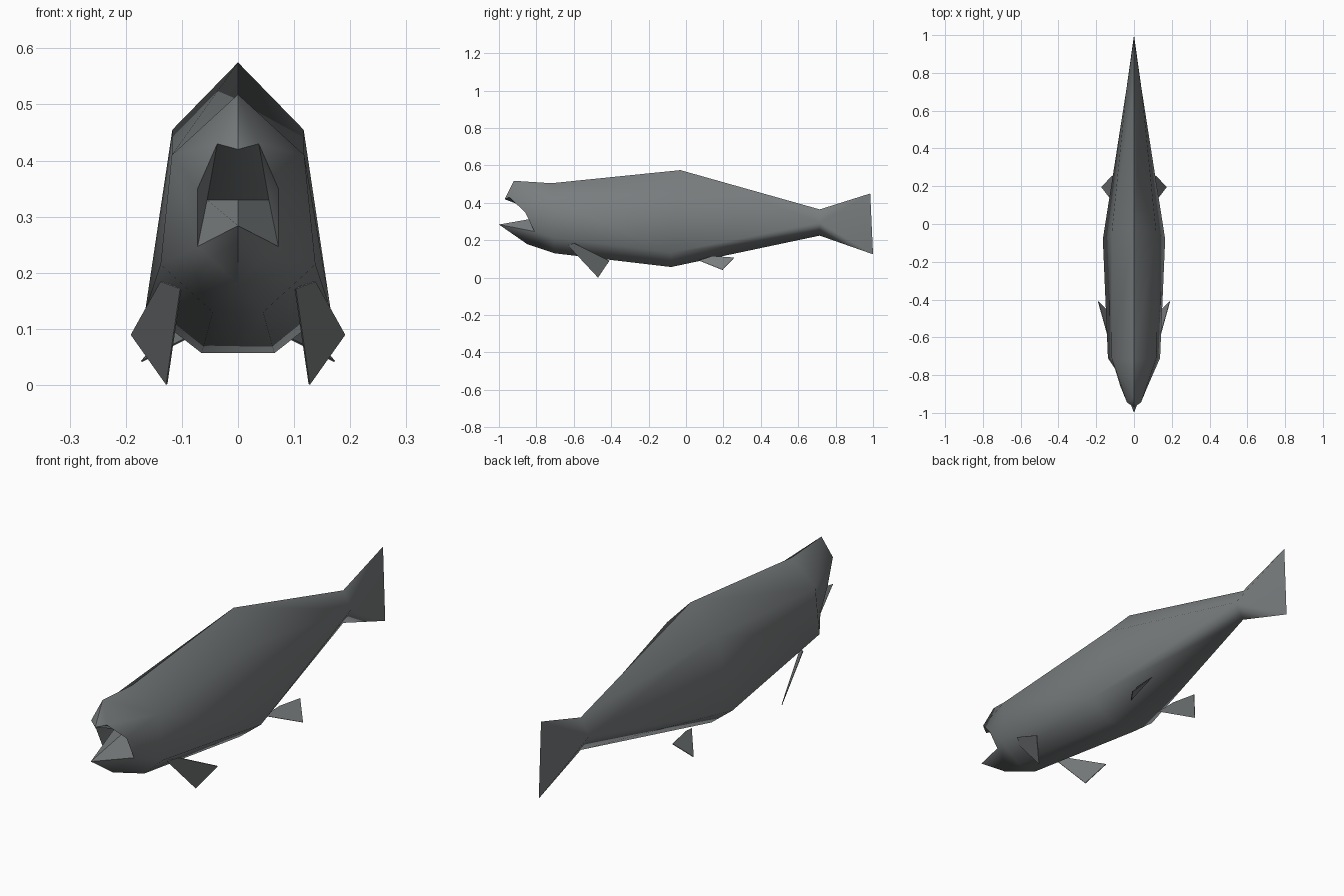
import bpy, bmesh, math

if "Cube" in bpy.data.objects:
    bpy.data.objects.remove(bpy.data.objects["Cube"])

skin = bpy.data.materials.new("slate grey skin")
skin.diffuse_color = (0.19, 0.205, 0.21, 1)
skin.use_nodes = True
skin.node_tree.nodes["Principled BSDF"].inputs["Base Color"].default_value = skin.diffuse_color


def half_mesh(name, pts, faces, smooth):
    """Build one half from named points, mirror it over x = 0 and weld."""
    bm = bmesh.new()
    for side in (1, -1):
        v = {k: bm.verts.new((side * x, y, z)) for k, (x, y, z) in pts.items()}
        for f in faces:
            bm.faces.new([v[k] for k in (f.split() if side > 0 else f.split()[::-1])])
    bmesh.ops.remove_doubles(bm, verts=bm.verts[:], dist=1e-5)
    bmesh.ops.recalc_face_normals(bm, faces=bm.faces[:])
    me = bpy.data.meshes.new(name)
    bm.to_mesh(me)
    bm.free()
    me.materials.append(skin)
    ob = bpy.data.objects.new(name, me)
    bpy.context.collection.objects.link(ob)
    if smooth:
        bpy.ops.object.select_all(action='DESELECT')
        ob.select_set(True)
        bpy.context.view_layer.objects.active = ob
        bpy.ops.object.shade_smooth_by_angle(angle=math.radians(50))
    return ob


# Body, head, open mouth and tail as one low-poly skin
body_points = {
    # mouth rim, snout and chin
    "snout": (0, -.92, .518), "lip": (0, -.97, .42), "lip_side": (.037, -.945, .43),
    "cheek": (.072, -.86, .35), "corner": (.072, -.81, .247),
    "jaw": (0, -1, .284), "chin": (0, -.85, .18),
    # throat inside the mouth
    "throat": (0, -.74, .33), "throat_side": (.055, -.74, .33),
    # section behind the head
    "t1": (0, -.72, .505), "s1": (.118, -.71, .41), "l1": (.138, -.71, .215),
    "b1": (.045, -.70, .13), "c1": (0, -.70, .13),
    # widest section
    "t2": (0, -.03, .575), "s2": (.117, -.04, .455), "l2": (.165, -.08, .135),
    "b2": (.065, -.08, .057), "c2": (0, -.08, .057),
    # tail root and tail edge
    "t3": (0, .715, .365), "m3": (.04, .715, .295), "b3": (0, .715, .225),
    "e_top": (0, .985, .45), "e_low": (0, 1, .125),
}
body_faces = [
    # head
    "snout lip lip_side", "snout lip_side s1", "snout s1 t1", "lip_side cheek s1",
    "cheek corner l1 s1", "corner jaw chin", "corner chin l1", "chin b1 l1", "chin c1 b1",
    # mouth lining
    "lip throat throat_side lip_side", "lip_side throat_side cheek",
    "cheek throat_side corner", "corner throat_side throat jaw",
    # front trunk
    "t1 s1 s2 t2", "s1 l1 l2 s2", "l1 b1 b2 l2", "b1 c1 c2 b2",
    # rear trunk
    "t2 s2 m3 t3", "s2 l2 m3", "l2 b3 m3", "l2 b2 b3", "b2 c2 b3",
    # tail
    "t3 m3 e_top", "m3 e_low e_top", "m3 b3 e_low",
]
half_mesh("fish_body", body_points, body_faces, True)

# Paired fins
fins = {
    "pectoral_fins": [(.102, -.63, .172), (.137, -.60, .185), (.19, -.41, .09), (.127, -.47, .001)],
    "pelvic_fins": [(.075, .07, .092), (.10, .14, .115), (.115, .257, .107), (.172, .195, .042)],
}
for name, corners in fins.items():
    fin = half_mesh(name, dict(zip("abcd", corners)), ["a b c d"], False)
    thick = fin.modifiers.new("thickness", 'SOLIDIFY')
    thick.thickness = 0.003
    thick.offset = 0
